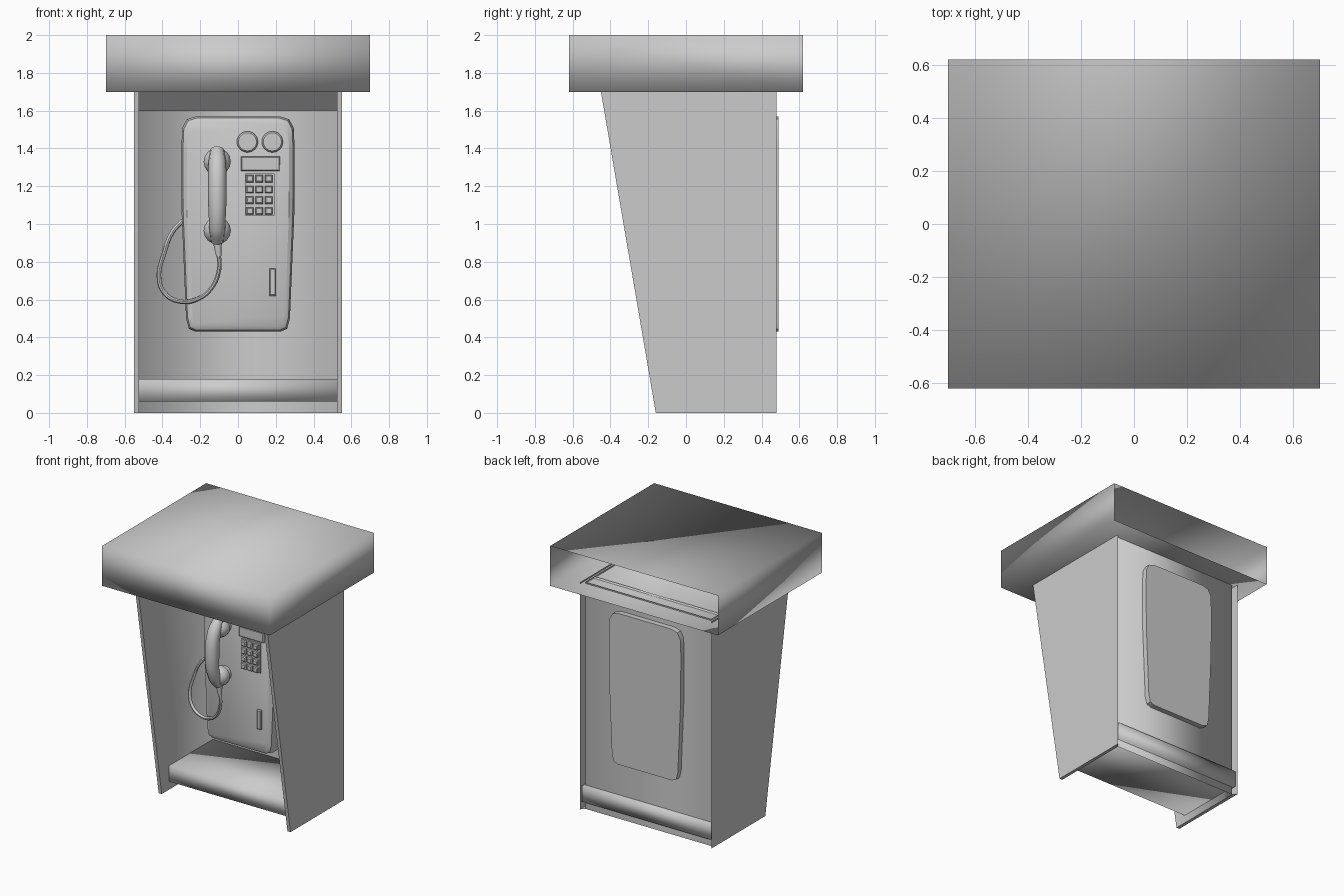
import bpy, bmesh, math
from mathutils import Vector

if "Cube" in bpy.data.objects:
    bpy.data.objects.remove(bpy.data.objects["Cube"])

def finish(name, bm, smooth=None):
    bmesh.ops.recalc_face_normals(bm, faces=bm.faces)
    return raw(name, bm, smooth)

def raw(name, bm, smooth=None):
    me = bpy.data.meshes.new(name)
    bm.to_mesh(me)
    bm.free()
    ob = bpy.data.objects.new(name, me)
    bpy.context.collection.objects.link(ob)
    if smooth is not None:
        bpy.ops.object.select_all(action='DESELECT')
        ob.select_set(True)
        bpy.context.view_layer.objects.active = ob
        if smooth >= 180:
            bpy.ops.object.shade_smooth()
        else:
            bpy.ops.object.shade_smooth_by_angle(angle=math.radians(smooth))
    return ob

def box(name, x0, x1, y0, y1, z0, z1, bevel=0, open_back=False, smooth=None):
    bm = bmesh.new()
    bmesh.ops.create_cube(bm, size=1)
    for v in bm.verts:
        v.co = ((x0 + x1) / 2 + v.co.x * (x1 - x0),
                (y0 + y1) / 2 + v.co.y * (y1 - y0),
                (z0 + z1) / 2 + v.co.z * (z1 - z0))
    if bevel:
        edges = [e for e in bm.edges if any(f.normal.y < -.9 for f in e.link_faces)]
        bmesh.ops.bevel(bm, geom=edges, offset=bevel, segments=1, affect='EDGES')
    if open_back:
        bm.normal_update()
        bmesh.ops.delete(bm, geom=[f for f in bm.faces if f.normal.y > .9], context='FACES_ONLY')
        return raw(name, bm, smooth)
    return finish(name, bm, smooth)

def loft(name, rings, smooth=None):
    """Skin closed rings of points and cap both ends."""
    bm = bmesh.new()
    vs = [[bm.verts.new(p) for p in r] for r in rings]
    n = len(vs[0])
    for a, b in zip(vs, vs[1:]):
        for i in range(n):
            bm.faces.new((a[i], a[(i + 1) % n], b[(i + 1) % n], b[i]))
    bm.faces.new(vs[0])
    bm.faces.new(vs[-1])
    return finish(name, bm, smooth)

def disc_stack(name, x, z, prof, n=20):
    """Turned part about the y axis; prof = (radius, y)."""
    return loft(name, [[(x + r * math.cos(2 * math.pi * i / n), y, z + r * math.sin(2 * math.pi * i / n))
                        for i in range(n)] for r, y in prof], 35)

def tube(name, pts, radii, depth, res=3):
    cu = bpy.data.curves.new(name, 'CURVE')
    cu.dimensions = '3D'
    cu.bevel_depth = depth
    cu.bevel_resolution = res
    cu.resolution_u = 6
    cu.use_fill_caps = True
    sp = cu.splines.new('BEZIER')
    sp.bezier_points.add(len(pts) - 1)
    for b, p, r in zip(sp.bezier_points, pts, radii):
        b.co = p
        b.radius = r
        b.handle_left_type = b.handle_right_type = 'AUTO'
    ob = bpy.data.objects.new(name, cu)
    bpy.context.collection.objects.link(ob)
    bpy.ops.object.select_all(action='DESELECT')
    ob.select_set(True)
    bpy.context.view_layer.objects.active = ob
    bpy.ops.object.convert(target='MESH')
    bpy.ops.object.shade_smooth_by_angle(angle=math.radians(45))
    return bpy.context.object

# Roof hood, open at the back
box("roof_hood", -.70, .70, -.62, .62, 1.70, 2.0, open_back=True, smooth=180)

# Booth shell: outer sides, front rims, inner sides and recessed back panel
TOP, BACK, PANEL = 1.71, .48, .45
section = [(-.55, 'b'), (-.55, 'f'), (-.525, 'f'), (-.525, 'p'), (.525, 'p'), (.525, 'f'), (.55, 'f'), (.55, 'b')]
bm = bmesh.new()
def ring(z, front):
    ys = {'b': BACK, 'f': front, 'p': PANEL}
    return [bm.verts.new((x, ys[k], z)) for x, k in section]
lo, hi = ring(0, -.16), ring(TOP, -.452)
for i in range(7):
    f = bm.faces.new((lo[i], lo[i + 1], hi[i + 1], hi[i]))
    f.smooth = i in (2, 3, 4)
bm.faces.new((lo[3], lo[2], lo[1], lo[0]))
bm.faces.new((lo[7], lo[6], lo[5], lo[4]))
raw("booth_shell", bm)

# Sloped strip where the back panel meets the ceiling
bm = bmesh.new()
bm.faces.new([bm.verts.new(p) for p in
              ((-.525, .449, 1.6), (.525, .449, 1.6), (.525, .34, TOP), (-.525, .34, TOP))])
raw("ceiling_strip", bm)

# Shelf
box("shelf", -.535, .535, -.07, .475, .06, .18, smooth=180)

# Phone body: rounded, tapering plate with a chamfered front
half = [(.22, 1.57), (.27, 1.555), (.295, 1.51), (.30, 1.40), (.298, 1.05), (.275, .50), (.26, .445), (.225, .43)]
outline = half + [(-x, z) for x, z in reversed(half)]
def body_ring(y, inset):
    kx, kz = 1 - inset / .29, 1 - inset / .57
    return [(x * kx, y, 1.0 + (z - 1.0) * kz) for x, z in outline]
loft("phone_body", [body_ring(.49, 0), body_ring(.05, 0), body_ring(.015, .008), body_ring(0, .028)], 35)

# Coin dials, display and keypad
for side, x in (("left", .05), ("right", .182)):
    disc_stack(side + "_dial", x, 1.435, [(.056, .01), (.056, -.018), (.048, -.028)], 24)
box("display", .015, .222, -.015, .01, 1.28, 1.358, bevel=.006)
box("keypad_plate", .037, .192, -.010, .01, 1.045, 1.268)
for r in range(4):
    for c in range(3):
        x, z = .063 + .05 * c, 1.24 - .057 * r
        box(f"key_{r}_{c}", x - .020, x + .020, -.032, 0, z - .019, z + .019, bevel=.006)

# Return slot
box("return_slot", .167, .201, -.016, .01, .62, .765, bevel=.006)

# Cradle cups and handset
for side, z in (("upper", 1.33), ("lower", .965)):
    disc_stack(side + "_cradle", -.11, z, [(.055, .01), (.055, -.03)], 16)
    disc_stack(side + "_handset_cup", -.11, z,
               [(.050, -.025), (.068, -.035), (.072, -.06), (.066, -.085), (.045, -.11), (.02, -.122)], 16)
tube("handset_grip",
     [(-.11, -.075, 1.39), (-.11, -.125, 1.32), (-.11, -.152, 1.15), (-.11, -.125, .98), (-.11, -.075, .91)],
     [.75, .95, 1.0, .85, .7], .05)

# Cord sleeve and hanging cord
loft("cord_sleeve", [[(-.11 + dx + r * math.cos(i * math.pi / 5), -.07 + r * math.sin(i * math.pi / 5), z)
                      for i in range(10)] for dx, r, z in ((0, .026, .925), (.002, .022, .89), (.008, .014, .83))], 40)
cord = [(-.103, -.07, .85), (-.10, -.065, .76), (-.145, -.045, .655), (-.22, -.025, .60), (-.31, -.005, .59),
        (-.385, .01, .63), (-.418, .02, .71), (-.39, .03, .85), (-.345, .04, .96), (-.29, .055, 1.02)]
tube("cord", cord, [1] * len(cord), .012, 2)
